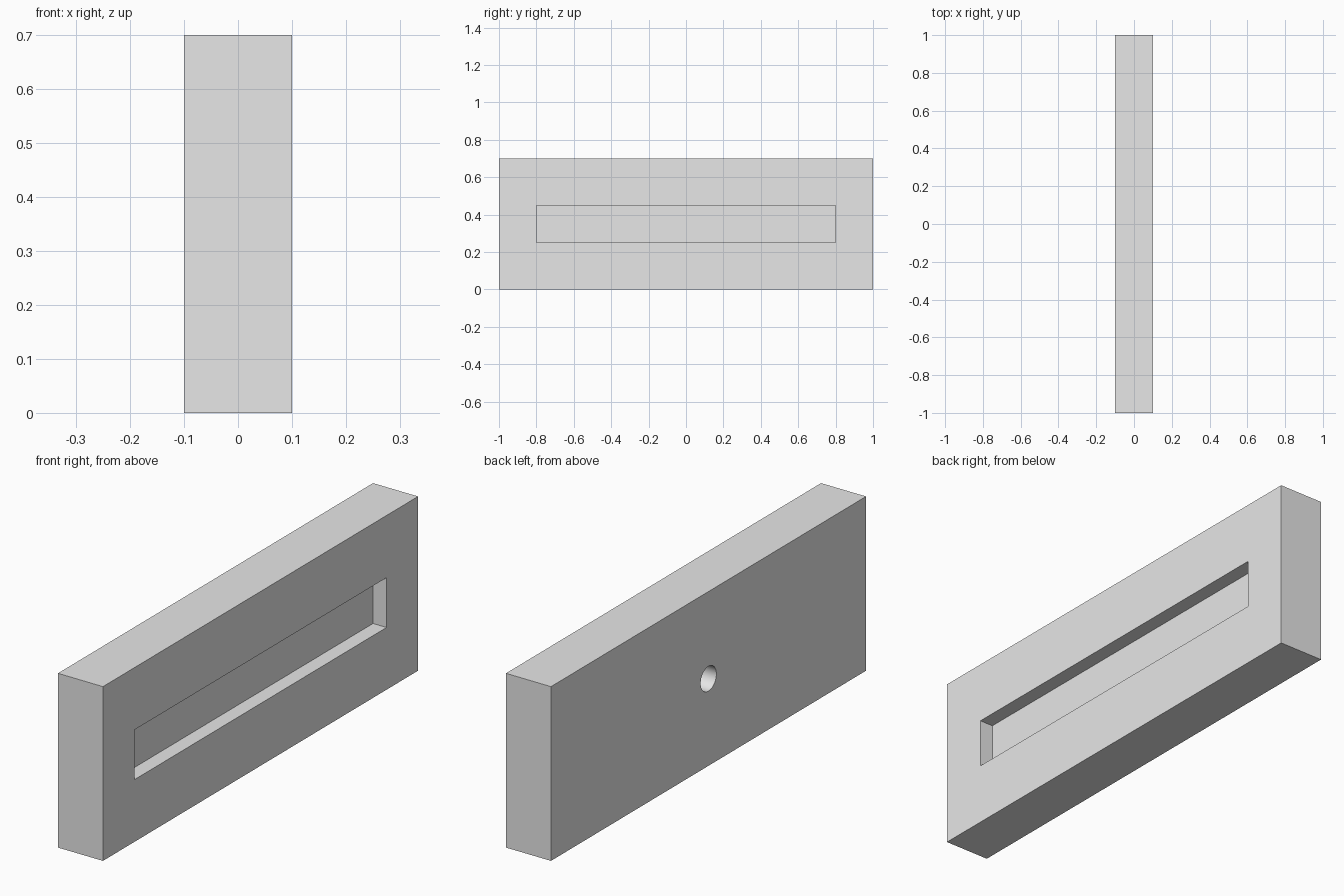
import bpy
import bmesh
import math
from mathutils import Matrix

old = bpy.data.objects.get("Cube")
if old:
    bpy.data.objects.remove(old, do_unlink=True)

THICK, LENGTH, HEIGHT = 0.2, 2.0, 0.7
POCKET_DEPTH, HOLE_DEPTH = 0.06, 0.1
MARGIN = 0.05  # how far cutters stick out of the block

grey = bpy.data.materials.new("plain_grey")
grey.use_nodes = True
grey.diffuse_color = (0.8, 0.8, 0.8, 1)
grey.node_tree.nodes["Principled BSDF"].inputs["Base Color"].default_value = (0.8, 0.8, 0.8, 1)


def add_object(name, bm):
    mesh = bpy.data.meshes.new(name)
    bm.to_mesh(mesh)
    bm.free()
    mesh.materials.append(grey)
    obj = bpy.data.objects.new(name, mesh)
    bpy.context.collection.objects.link(obj)
    return obj


def box(name, size, centre):
    bm = bmesh.new()
    bmesh.ops.create_cube(bm, size=1, matrix=Matrix.Translation(centre) @ Matrix.Diagonal((*size, 1)))
    return add_object(name, bm)


def rod(name, radius, length, centre):
    bm = bmesh.new()
    bmesh.ops.create_cone(bm, cap_ends=True, segments=32, radius1=radius, radius2=radius, depth=length,
                          matrix=Matrix.Translation(centre) @ Matrix.Rotation(math.pi / 2, 4, 'Y'))
    return add_object(name, bm)


# Block
mid = HEIGHT / 2
block = box("block", (THICK, LENGTH, HEIGHT), (0, 0, mid))

# Long shallow pocket on +x, small round blind hole on -x
pocket = box("pocket_cutter", (POCKET_DEPTH + MARGIN, 1.6, 0.2),
             (THICK / 2 + (MARGIN - POCKET_DEPTH) / 2, 0, mid))
hole = rod("hole_cutter", 0.05, HOLE_DEPTH + MARGIN,
           (-THICK / 2 - (MARGIN - HOLE_DEPTH) / 2, 0, mid))

for cutter in (pocket, hole):
    cut = block.modifiers.new(cutter.name, 'BOOLEAN')
    cut.operation = 'DIFFERENCE'
    cut.solver = 'EXACT'
    cut.object = cutter

# Apply the cuts and remove the cutters
bpy.context.view_layer.update()
result = bpy.data.meshes.new_from_object(block.evaluated_get(bpy.context.evaluated_depsgraph_get()))
block.modifiers.clear()
block.data = result
for cutter in (pocket, hole):
    bpy.data.objects.remove(cutter, do_unlink=True)

# Smooth hole wall, sharp edges elsewhere
bpy.ops.object.select_all(action='DESELECT')
block.select_set(True)
bpy.context.view_layer.objects.active = block
bpy.ops.object.shade_smooth_by_angle(angle=math.radians(30))
